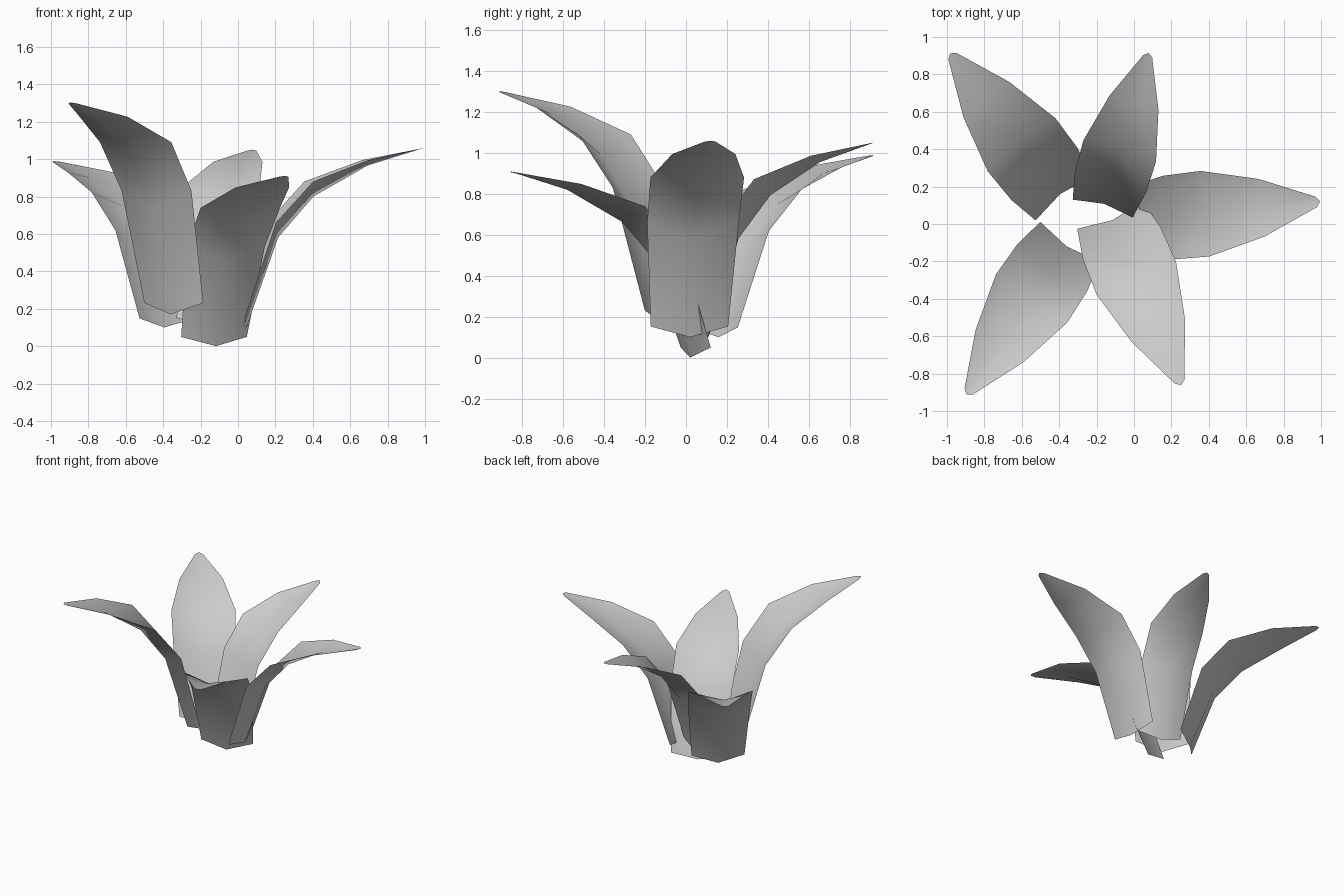
import bpy
from math import radians, cos, sin

if "Cube" in bpy.data.objects:
    bpy.data.objects.remove(bpy.data.objects["Cube"])

# Leaf profile rows: (mid reach, mid height, edge reach, edge height, half width)
ROWS = [
    (0.00, 0.00, -0.03, 0.052, 0.190),
    (0.17, 0.48, 0.135, 0.560, 0.225),
    (0.36, 0.70, 0.335, 0.780, 0.230),
    (0.65, 0.865, 0.640, 0.895, 0.155),
    (0.955, 0.96, 0.935, 0.955, 0.028),
]


def make_leaf(name, base, angle, size, height):
    """Folded, outward-arching leaf, placed at base and turned to angle."""
    c, s = cos(radians(angle)), sin(radians(angle))

    def place(reach, side, up):
        r, w = reach * size, side * size
        return (base[0] + r * c - w * s, base[1] + r * s + w * c,
                base[2] + up * height)

    verts = []
    for mid_r, mid_z, edge_r, edge_z, half in ROWS:
        verts += [place(edge_r, -half, edge_z), place(mid_r, 0, mid_z),
                  place(edge_r, half, edge_z)]
    faces = [(3 * i + j, 3 * i + j + 1, 3 * i + j + 4, 3 * i + j + 3)
             for i in range(len(ROWS) - 1) for j in range(2)]
    mesh = bpy.data.meshes.new(name)
    mesh.from_pydata(verts, [], faces)
    mesh.shade_smooth()
    obj = bpy.data.objects.new(name, mesh)
    bpy.context.collection.objects.link(obj)


# Five leaves: base point, heading, horizontal scale, vertical scale
make_leaf("leaf_right", (0.045, 0.02, 0.10), 6, 1.0, 1.0)
make_leaf("leaf_front_left", (-0.36, -0.12, 0.17), 236, 1.0, 1.18)
make_leaf("leaf_back_left", (-0.395, 0.16, 0.10), 128, 1.0, 0.927)
make_leaf("leaf_back", (-0.16, 0.108, 0.10), 73.5, 0.88, 0.99)
make_leaf("leaf_front", (-0.117, 0.02, 0.0), -67.3, 1.0, 0.948)
